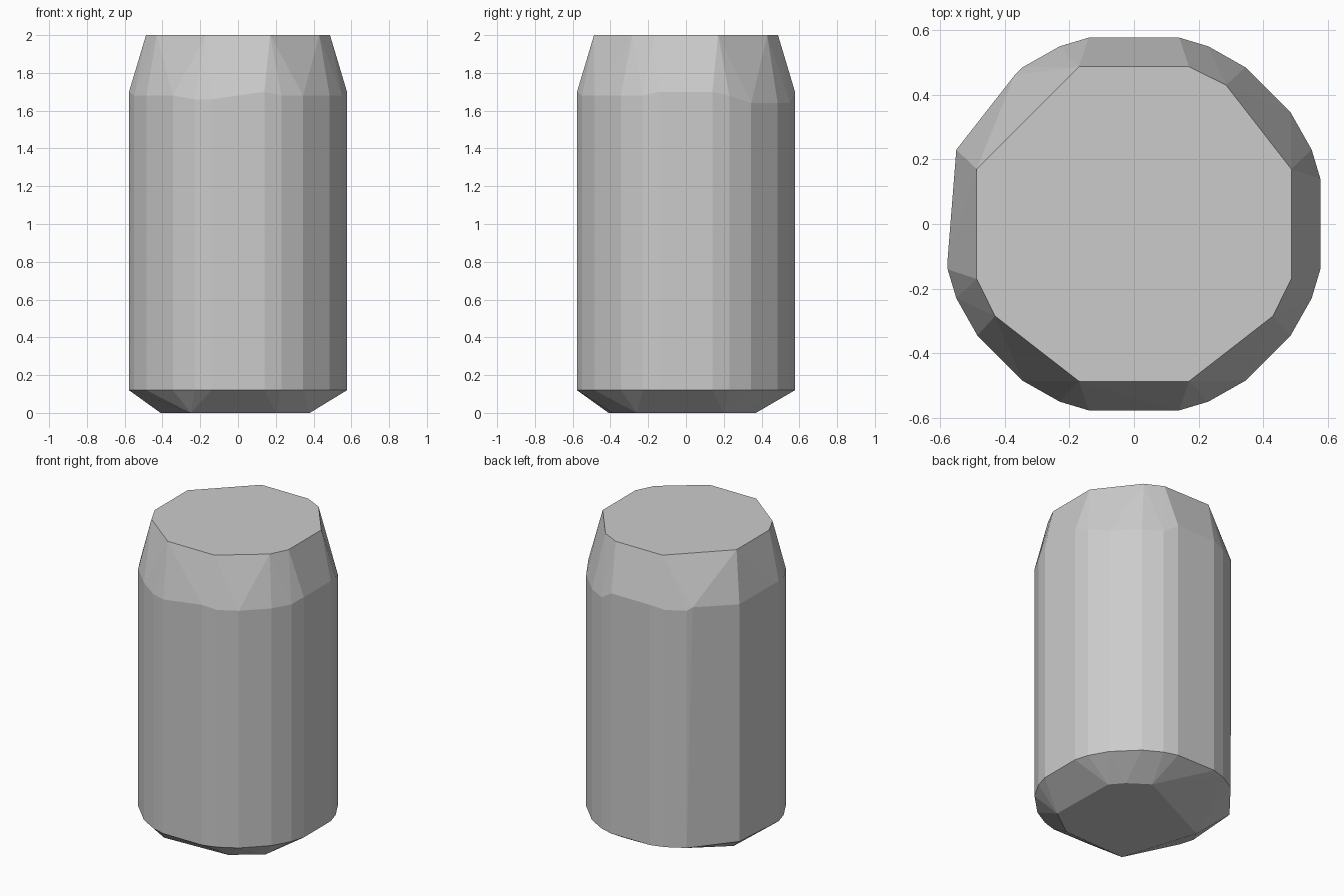
import bpy
import bmesh
import math

cube = bpy.data.objects.get("Cube")
if cube:
    bpy.data.objects.remove(cube, do_unlink=True)

# Single stone grey material
grey = bpy.data.materials.new("stone grey")
grey.use_nodes = True
colour = (0.6, 0.6, 0.6, 1.0)
grey.diffuse_color = colour
grey.node_tree.nodes["Principled BSDF"].inputs["Base Color"].default_value = colour


def mirrored_ring(quarter):
    """Repeat corner points across both diagonals and both axes."""
    points = set()
    for a, b in quarter:
        for x, y in ((a, b), (b, a)):
            for sx in (-1, 1):
                for sy in (-1, 1):
                    points.add((sx * x, sy * y))
    return sorted(points)


def shoulder_height(x, y):
    """Slightly uneven chipped shoulder, lower at the front and back right corners."""
    if x < 0 and y < -0.5:
        return 1.66
    if x > 0.2 and y > 0.3:
        return 1.64
    return 1.7 if abs(x) > 0.57 or abs(y) > 0.57 else 1.68


def on_flat(x, y):
    """The back left side is cut by wide flats, so it has fewer corners."""
    return x < -0.4 and 0 < y and not 0.2 < y < 0.3


# Wall corners, shared by the lower bevel and the shoulder
wall = [p for p in mirrored_ring([(0.14, 0.577), (0.23, 0.55), (0.345, 0.485)])
        if not on_flat(*p)]
lower = [(x, y, 0.12) for x, y in wall]
shoulder = [(x, y, shoulder_height(x, y)) for x, y in wall]
shoulder += [(-0.37, 0.46, 1.7), (-0.577, -0.11, 1.7)]

# Flat top with three extra corners
top_corners = mirrored_ring([(0.17, 0.487)])
top_corners += [(0.285, 0.43), (0.43, -0.285), (-0.43, -0.285)]
top = [(x, y, 2.0) for x, y in top_corners]

# Irregular narrow base
base_corners = [(0.37, 0.2), (0.3, 0.28), (0.17, 0.37), (-0.41, 0.09),
                (-0.25, -0.41), (0.2, -0.39), (0.38, -0.26)]
base = [(x, y, 0.0) for x, y in base_corners]

# Wrap the corner rings in one convex faceted solid
bm = bmesh.new()
for point in lower + shoulder + top + base:
    bm.verts.new(point)
hull = bmesh.ops.convex_hull(bm, input=bm.verts)
loose = [v for v in bm.verts if not v.link_faces]
bmesh.ops.delete(bm, geom=loose, context="VERTS")
bmesh.ops.dissolve_limit(bm, angle_limit=math.radians(0.5),
                         verts=bm.verts, edges=bm.edges)
bmesh.ops.recalc_face_normals(bm, faces=bm.faces)

mesh = bpy.data.meshes.new("faceted_block")
bm.to_mesh(mesh)
bm.free()
mesh.materials.append(grey)
block = bpy.data.objects.new("faceted_block", mesh)
bpy.context.collection.objects.link(block)
